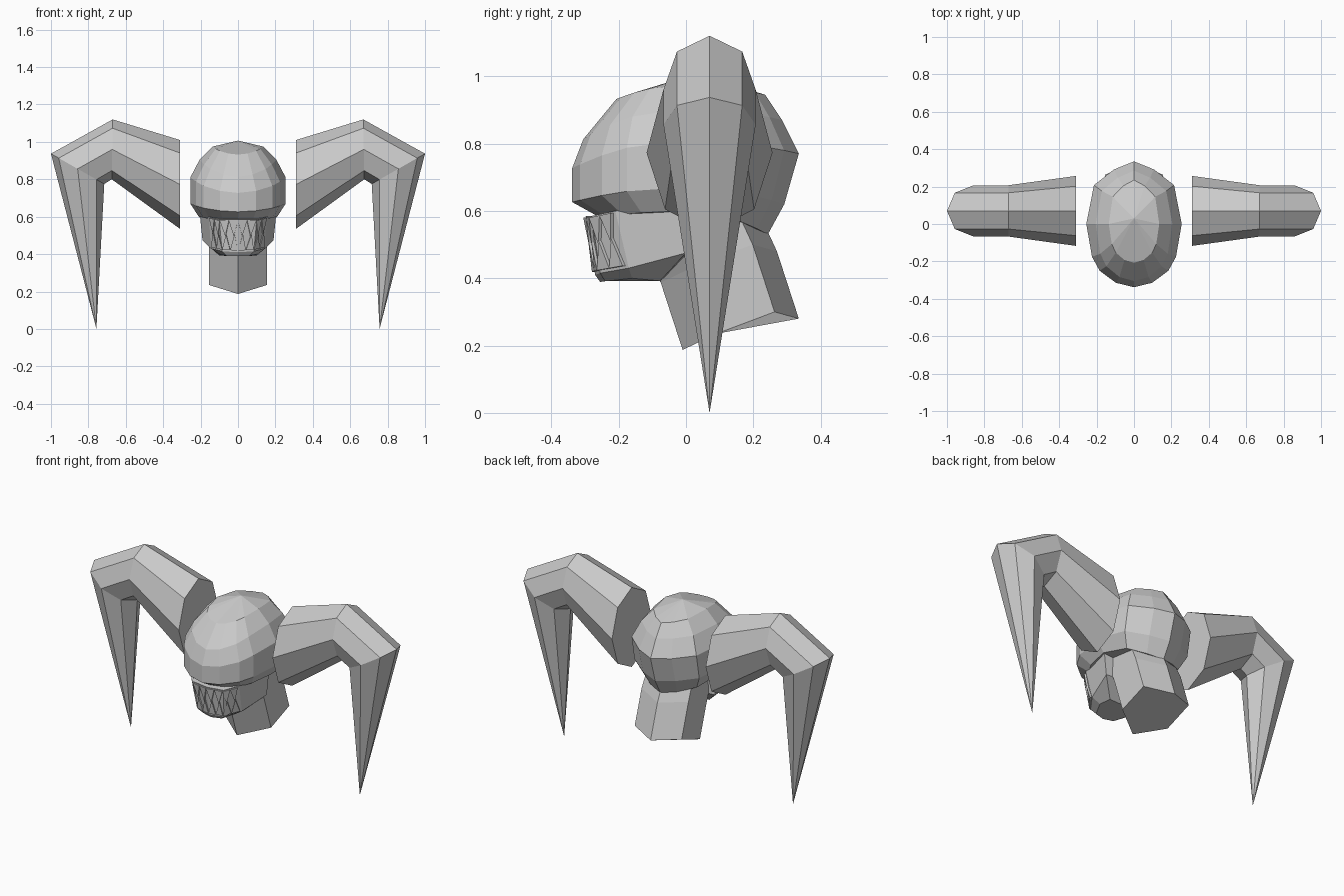
import bpy, bmesh, math
from mathutils import Vector

if "Cube" in bpy.data.objects:
    bpy.data.objects.remove(bpy.data.objects["Cube"])


def loft(name, rings):
    """Skin equal-length rings and close both ends; a one-point ring is a pole."""
    bm = bmesh.new()
    vr = [[bm.verts.new(p) for p in r] for r in rings]
    for a, b in zip(vr, vr[1:]):
        n = max(len(a), len(b))
        for i in range(n):
            j = (i + 1) % n
            if len(a) == 1:
                bm.faces.new((a[0], b[i], b[j]))
            elif len(b) == 1:
                bm.faces.new((a[i], a[j], b[0]))
            else:
                bm.faces.new((a[i], a[j], b[j], b[i]))
    for r in (vr[0], vr[-1]):
        if len(r) > 2:
            bm.faces.new(r)
    bmesh.ops.recalc_face_normals(bm, faces=bm.faces)
    me = bpy.data.meshes.new(name)
    bm.to_mesh(me)
    bm.free()
    ob = bpy.data.objects.new(name, me)
    bpy.context.collection.objects.link(ob)
    return ob


def mirror_ring(half):
    return half + [(-x, y, z) for x, y, z in reversed(half[1:-1])]


# Bent spiked arms: octagons spanning an outer and an inner point
def octagon(outer, inner, hy, s):
    c = [(a + b) / 2 for a, b in zip(outer, inner)]
    h = [(a - b) / 2 for a, b in zip(outer, inner)]
    return [(s * (c[0] + h[0] * math.cos(t)), 0.07 + hy * math.sin(t),
             c[1] + h[1] * math.cos(t))
            for t in (k * math.pi / 4 for k in range(8))]


for s, side in ((-1, "left"), (1, "right")):
    loft("spike_arm_" + side, [
        octagon((0.31, 1.01), (0.31, 0.535), 0.187, s),
        octagon((0.67, 1.12), (0.675, 0.80), 0.137, s),
        octagon((1.00, 0.937), (0.715, 0.775), 0.137, s),
        [(s * 0.757, 0.07, 0.0)]])

# Cranium: rings given as half width, front y/z, side z, back y/z
plan = [(0, -1), (0.38, -0.93), (0.72, -0.74), (0.88, -0.52), (1, 0),
        (0.84, 0.62), (0.42, 0.87), (0, 1)]


def skull_ring(hw, yf, zf, zs, yb, zb):
    half = []
    for px, py in plan:
        y = -py * yf if py < 0 else py * yb
        t = abs(py)
        z = zs + ((zf if py < 0 else zb) - zs) * t * t
        half.append((px * hw, y, z))
    return mirror_ring(half)


loft("cranium", [
    [(0, 0.03, 1.007)],
    skull_ring(0.135, -0.207, 0.932, 0.975, 0.235, 0.945),
    skull_ring(0.205, -0.305, 0.813, 0.905, 0.285, 0.87),
    skull_ring(0.255, -0.338, 0.727, 0.81, 0.335, 0.77),
    skull_ring(0.255, -0.338, 0.626, 0.67, 0.292, 0.62),
    skull_ring(0.21, -0.255, 0.58, 0.60, 0.243, 0.53),
    [(0, 0, 0.57)]])

# Jaw block with a tucked-in chin
top = [(0, -0.298, 0.585), (0.10, -0.28, 0.585), (0.155, -0.21, 0.60),
       (0.205, 0, 0.62), (0, 0.02, 0.62)]
low = [(0, -0.270, 0.41), (0.085, -0.255, 0.415), (0.145, -0.17, 0.43),
       (0.19, 0, 0.475), (0, 0.02, 0.475)]
chin = [(0, -0.255, 0.389), (0.06, -0.24, 0.391), (0.10, -0.16, 0.40),
        (0.10, -0.077, 0.392), (0, -0.077, 0.389)]
loft("jaw", [mirror_ring(r) for r in (top, low, chin)])


# Interlocking triangular teeth wrapped round the jaw front
def on_jaw(u, v):
    def along(r):
        pts = [Vector(p) for p in r[:3]]
        k = min(int(abs(u) * 2), 1)
        p = pts[k].lerp(pts[k + 1], abs(u) * 2 - k)
        p.x = math.copysign(p.x, u)
        return p
    return along(top).lerp(along(low), v)


N = 8
for row, (base, tip) in {"upper": (0.03, 0.52), "lower": (0.95, 0.46)}.items():
    for i in range(N):
        off = 0 if row == "upper" else 0.02
        u0, u1 = (-1 + 2 * i / N) * 0.95, (-1 + 2 * (i + 1) / N) * 0.95
        inner = [on_jaw(u0, base), on_jaw(u1, base),
                 on_jaw((u0 + u1) / 2 + off, tip)]
        outer = [p + Vector((p.x * 0.04, -0.008, 0)) for p in inner]
        loft(f"{row}_tooth_{i}", [inner, outer])

# Slanted six-sided neck stump
neck = [(0, -0.01, 0.187), (0.155, 0.09, 0.235), (0.155, 0.263, 0.30),
        (0, 0.335, 0.28)]
loft("neck", [
    mirror_ring(neck),
    mirror_ring([(x, y - 0.065, z + 0.2) for x, y, z in neck]),
    mirror_ring([(x * 0.95, y - 0.13, z + 0.34) for x, y, z in neck])])
